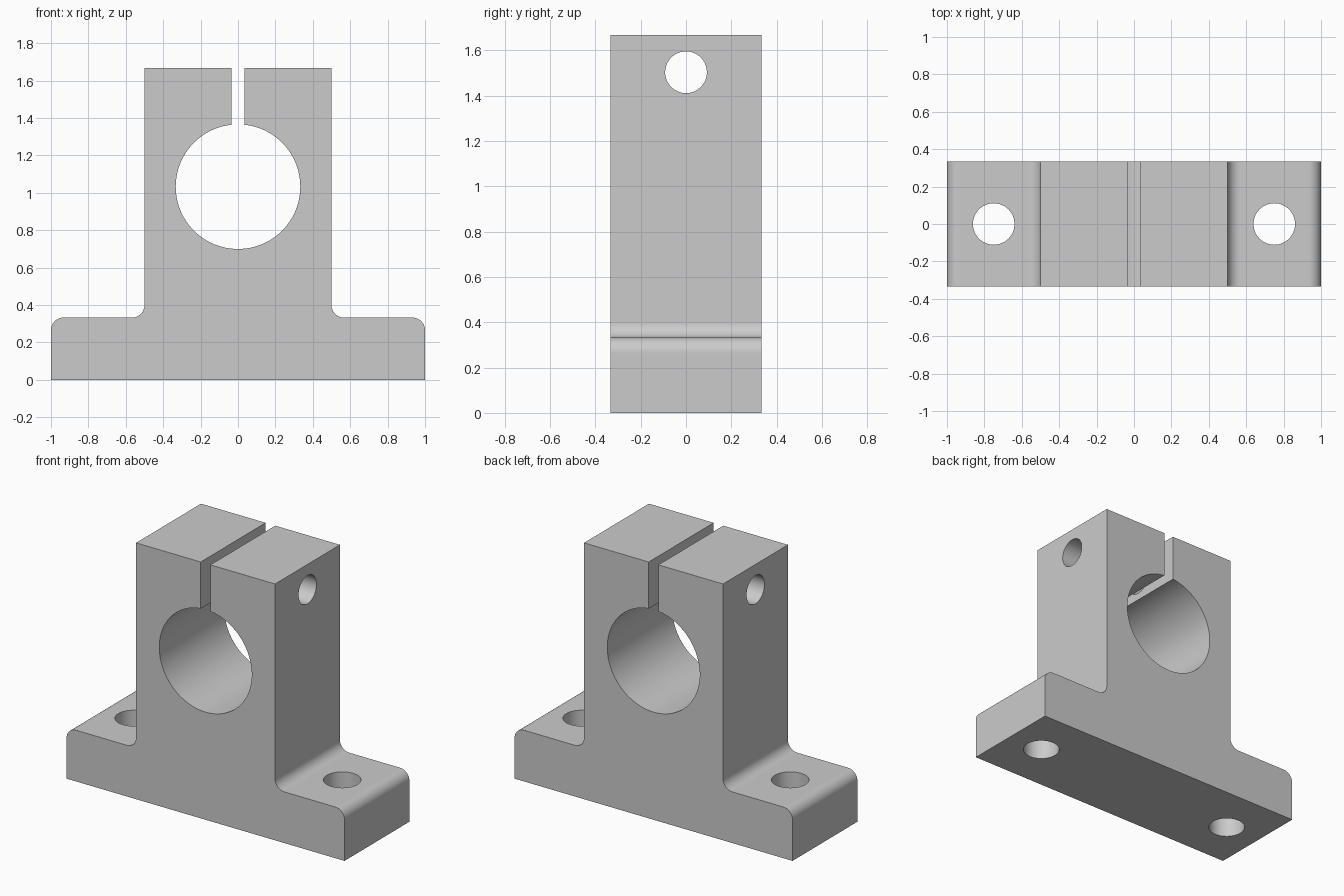
import bpy, bmesh, math
from mathutils import Matrix

cube = bpy.data.objects.get("Cube")
if cube:
    bpy.data.objects.remove(cube, do_unlink=True)

DEPTH = 0.667      # thickness along y
TOP = 1.667        # top of the clamp block
FOOT = 0.333       # top of the foot
BLOCK = 0.5        # half width of the clamp block
R = 0.067          # fillet radius
BORE_R, BORE_Z = 0.333, 1.033
SLOT = 0.035       # half width of the clamp slot

grey = bpy.data.materials.new("plain_grey")
grey.use_nodes = True
colour = (0.6, 0.6, 0.6, 1)
grey.diffuse_color = colour
grey.node_tree.nodes["Principled BSDF"].inputs["Base Color"].default_value = colour


def arc(cx, cz, r, start, end, n):
    """Points on an arc, angles in radians."""
    angles = [start + (end - start) * i / n for i in range(n + 1)]
    return [(cx + r * math.cos(a), cz + r * math.sin(a)) for a in angles]


def extrude_profile(name, points):
    bm = bmesh.new()
    face = bm.faces.new([bm.verts.new((x, -DEPTH / 2, z)) for x, z in points])
    new = bmesh.ops.extrude_face_region(bm, geom=[face])["geom"]
    bmesh.ops.translate(bm, vec=(0, DEPTH, 0),
                        verts=[v for v in new if isinstance(v, bmesh.types.BMVert)])
    bmesh.ops.recalc_face_normals(bm, faces=bm.faces)
    mesh = bpy.data.meshes.new(name)
    bm.to_mesh(mesh)
    bm.free()
    obj = bpy.data.objects.new(name, mesh)
    bpy.context.collection.objects.link(obj)
    return obj


def drill(obj, location, radius, length, axis):
    """Cut a round hole through the object along the x or z axis."""
    turn = math.pi / 2 if axis == "X" else 0
    bpy.ops.mesh.primitive_cylinder_add(vertices=64, radius=radius, depth=length,
                                        location=location, rotation=(0, turn, 0))
    cutter = bpy.context.object
    cutter.name = "hole_cutter"
    mod = obj.modifiers.new("hole", "BOOLEAN")
    mod.operation, mod.solver, mod.object = "DIFFERENCE", "EXACT", cutter
    bpy.context.view_layer.objects.active = obj
    bpy.ops.object.modifier_apply(modifier=mod.name)
    bpy.data.objects.remove(cutter, do_unlink=True)


# Right half of the outline, from the foot up to the slot
half = [(1, 0)]
half += arc(1 - R, FOOT - R, R, 0, math.pi / 2, 12)
half += arc(BLOCK + R, FOOT + R, R, 1.5 * math.pi, math.pi, 12)
half += [(BLOCK, TOP), (SLOT, TOP)]

# Bore joined to the slot, then the mirrored half
gap = math.asin(SLOT / BORE_R)
bore = arc(0, BORE_Z, BORE_R, math.pi / 2 - gap, gap - 1.5 * math.pi, 92)
outline = half + bore + [(-x, z) for x, z in reversed(half)]
bracket = extrude_profile("shaft_support_bracket", outline)
bracket.data.materials.append(grey)

# Mounting holes in the foot and the clamp screw hole
for side in (-1, 1):
    drill(bracket, (side * 0.75, 0, 0.2), 0.111, 1, "Z")
drill(bracket, (0, 0, 1.503), 0.092, 2, "X")

# Smooth curved walls, flat planar faces
bpy.ops.object.select_all(action="DESELECT")
bracket.select_set(True)
bpy.context.view_layer.objects.active = bracket
bpy.ops.object.shade_smooth_by_angle(angle=math.radians(30))
normals = bracket.modifiers.new("weighted_normals", "WEIGHTED_NORMAL")
normals.keep_sharp = True
